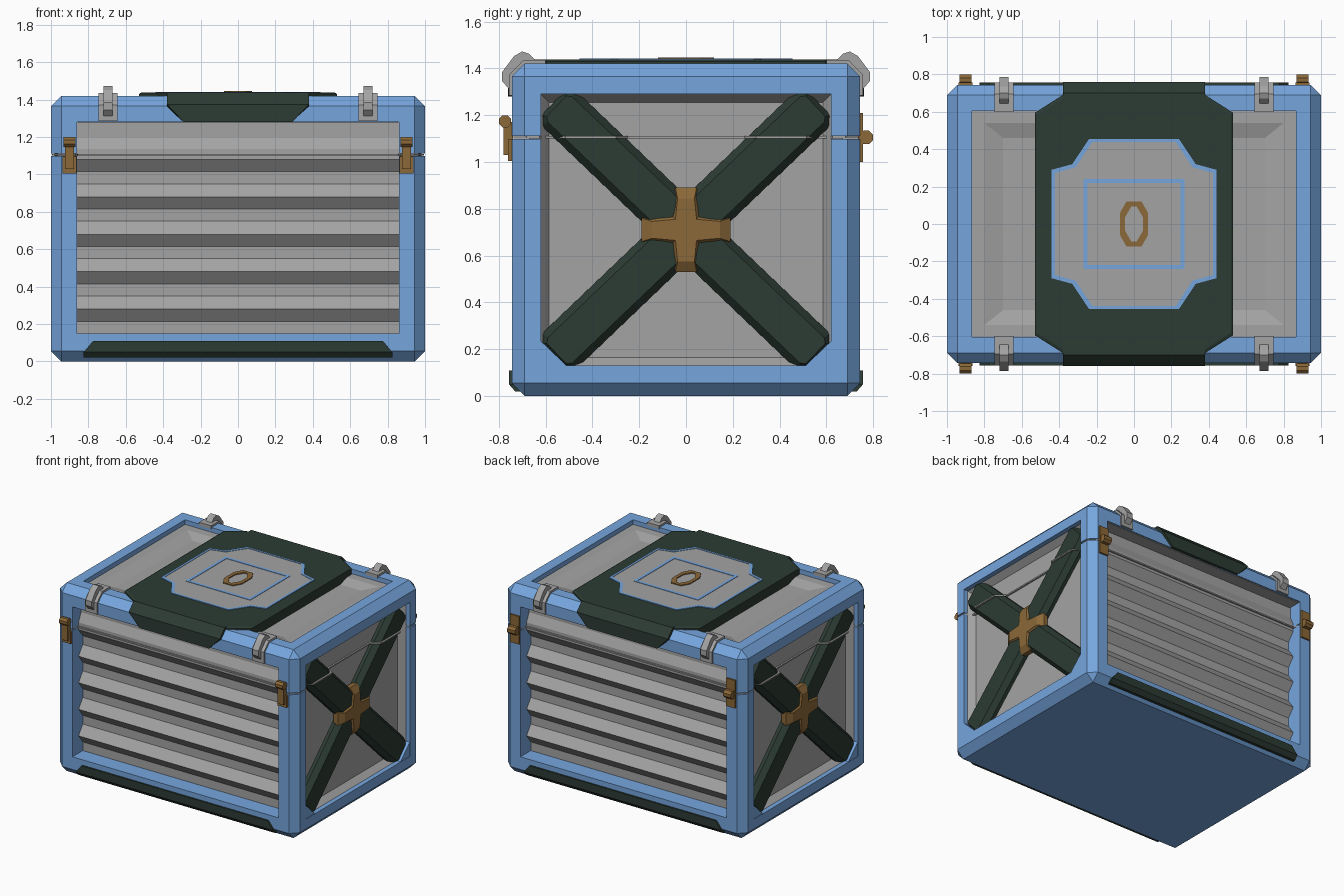
import bpy, bmesh, math
from mathutils import Matrix

if "Cube" in bpy.data.objects:
    bpy.data.objects.remove(bpy.data.objects["Cube"])


def material(name, rgb):
    m = bpy.data.materials.new(name)
    m.diffuse_color = (*rgb, 1)
    m.use_nodes = True
    m.node_tree.nodes["Principled BSDF"].inputs["Base Color"].default_value = m.diffuse_color
    return m


BLUE = material("blue_paint", (0.18, 0.38, 0.73))
GREEN = material("dark_green", (0.025, 0.043, 0.033))
TAN = material("brass", (0.26, 0.14, 0.04))
GREY = material("grey_metal", (0.37, 0.37, 0.37))


def finish(name, bm, mat=GREY, mirror=""):
    bmesh.ops.recalc_face_normals(bm, faces=bm.faces)
    me = bpy.data.meshes.new(name)
    bm.to_mesh(me)
    bm.free()
    ob = bpy.data.objects.new(name, me)
    bpy.context.collection.objects.link(ob)
    me.materials.append(mat)
    for axis in mirror:
        mod = ob.modifiers.new("mirror_" + axis, 'MIRROR')
        mod.use_axis = [axis == a for a in "xyz"]
        mod.use_mirror_merge = False
    return ob


def loft(name, rings, mat=GREY, mirror="", loop=False):
    """Skin a list of equal-length rings; capped, or looped back to the start."""
    bm = bmesh.new()
    vs = [[bm.verts.new(p) for p in r] for r in rings]
    pairs = list(zip(vs, vs[1:])) + ([(vs[-1], vs[0])] if loop else [])
    for a, b in pairs:
        for i in range(len(a)):
            j = (i + 1) % len(a)
            bm.faces.new((a[i], a[j], b[j], b[i]))
    if not loop:
        bm.faces.new(vs[0])
        bm.faces.new(vs[-1])
    return finish(name, bm, mat, mirror)


def quad(pts):
    """Repeat a first-quadrant outline (counterclockwise) in all four quadrants."""
    q2 = [(-a, b) for a, b in reversed(pts)]
    q3 = [(-a, -b) for a, b in pts]
    q4 = [(a, -b) for a, b in reversed(pts)]
    return pts + q2 + q3 + q4


def flat(outline, z, s=1.0, inset=0.0):
    return [(a * s - math.copysign(inset, a), b * s - math.copysign(inset, b), z) for a, b in outline]


def side(outline, x, zc):
    return [(x, a, zc + b) for a, b in outline]


def extrude_x(name, yz, x0, x1, mat=GREY, mirror=""):
    return loft(name, [[(x, y, z) for y, z in yz] for x in (x0, x1)], mat, mirror)


def strap(name, x, stations, mat=GREY, mirror=""):
    """Strip bent over an edge: stations are (y, z, inner y, inner z, half width)."""
    return loft(name, [[(x - w, y, z), (x + w, y, z), (x + w, yi, zi), (x - w, yi, zi)]
                       for y, z, yi, zi, w in stations], mat, mirror)


def circle(y, z, r, n=8):
    return [(y + r * math.cos((i + .5) * math.tau / n), z + r * math.sin((i + .5) * math.tau / n))
            for i in range(n)]


def rect(y0, y1, z0, z1):
    return [(y0, z0), (y1, z0), (y1, z1), (y0, z1)]


def box_bm(lo, hi):
    bm = bmesh.new()
    c = [(a + b) / 2 for a, b in zip(lo, hi)]
    s = [b - a for a, b in zip(lo, hi)]
    bmesh.ops.create_cube(bm, size=1, matrix=Matrix.Translation(c) @ Matrix.Diagonal((*s, 1)))
    return bm


# Chamfered blue shell, carved with panel recesses and split into body and lid
RECESSES = [((-.86, -1, .15), (.86, -.60, 1.28)), ((-.86, .60, .15), (.86, 1, 1.28)),
            ((.91, -.62, .13), (1.2, .62, 1.29)), ((-1.2, -.62, .13), (-.91, .62, 1.29)),
            ((-.865, -.605, 1.335), (.865, .605, 1.6))]


def shell(name, cut_lo, cut_hi):
    bm = box_bm((-1, -.744, 0), (1, .744, 1.42))
    bmesh.ops.bevel(bm, geom=bm.edges[:], offset=.055, segments=1, affect='EDGES')
    ob = finish(name, bm, BLUE)
    bpy.context.view_layer.objects.active = ob
    for lo, hi in RECESSES + [((-2, -2, cut_lo), (2, 2, cut_hi))]:
        cutter = finish("recess_cutter", box_bm(lo, hi), BLUE)
        cutter.hide_render = True
        mod = ob.modifiers.new("recess", 'BOOLEAN')
        mod.operation, mod.solver, mod.object = 'DIFFERENCE', 'EXACT', cutter
        bpy.ops.object.modifier_apply(modifier=mod.name)
        bpy.data.objects.remove(cutter)


shell("body_frame", 1.099, 2)
shell("lid_frame", -1, 1.111)

# Blue gussets in the lower corners of the side openings
extrude_x("corner_gusset", [(-.625, .125), (-.505, .125), (-.625, .24)], .91, .997, BLUE, "xy")

# Thin seal in the seam, following the panels and braces
seam = quad([(.932, .235), (.935, .25), (.995, .30), (.995, .515), (.935, .566), (.94, .61),
             (.99, .625), (.993, .682), (.94, .736), (.87, .736), (.855, .682)])
loft("seam_seal", [flat(seam, 1.10), flat(seam, 1.11)])

# Corrugated front and back panels
V, R = -.62, -.67
prof = [(V, .15)]
for i in range(5):
    z = .2 * i
    prof += [(V, z + .215), (R, z + .28), (V, z + .35)]
prof = prof[:-1] + [(R, 1.135), (V - .02, 1.2), (V - .02, 1.28), (-.59, 1.28), (-.59, .15)]
extrude_x("corrugated_panel", prof, -.86, .86, GREY, "y")

# Grey lining under the upper edge of the front and back openings
extrude_x("opening_lining", rect(-.735, -.60, 1.275, 1.29), -.855, .855, GREY, "y")

# Side trays with sloped borders
outer, inner = quad([(.62, .58)]), quad([(.585, .545)])
loft("side_panel", [side(outer, .90, .71), side(outer, .965, .71), side(inner, .92, .71)], GREY, "x")

# Diagonal side braces and their central cross bracket
base = quad([(.785, .075), (.75, .105)])
top = quad([(.765, .06), (.745, .075)])
for name, ang in (("brace_rising", 43.7), ("brace_falling", -43.7)):
    c, s = math.cos(math.radians(ang)), math.sin(math.radians(ang))
    turn = lambda o: [(a * c - b * s, a * s + b * c) for a, b in o]
    loft(name, [side(turn(base), .91, .71), side(turn(base), .945, .71), side(turn(top), .982, .71)],
         GREEN, "x")
loft("cross_bracket", [side(quad(p), x, .71) for p, x in (
    ([(.19, .05), (.07, .07), (.045, .18)], .93),
    ([(.19, .05), (.07, .07), (.045, .18)], .965),
    ([(.145, .036), (.045, .045), (.036, .135)], .993))], TAN, "x")

# Dished lid panel
loft("lid_panel", [flat(quad([p]), z) for p, z in (
    ((.865, .605), 1.325), ((.865, .605), 1.385), ((.80, .54), 1.385), ((.70, .46), 1.36))])

# Green plate across the lid with flaps folded over the front and back edges
plate = quad([(.53, .595), (.38, .69)])
loft("lid_plate", [flat(plate, 1.34), flat(plate, 1.43), flat(plate, 1.437, 1, .012)], GREEN)
strap("lid_plate_flap", 0, [(-.66, 1.437, -.66, 1.40, .38), (-.70, 1.437, -.68, 1.40, .38),
                            (-.76, 1.375, -.735, 1.36, .38), (-.76, 1.28, -.735, 1.28, .29)],
      GREEN, "y")

# Medallion with raised blue rims and a plain oval badge
medal = quad([(.44, .29), (.33, .32), (.24, .455)])
square = quad([(.27, .24)])
loft("medallion", [flat(medal, 1.425, .98), flat(medal, 1.439, .98)])


def rim(name, outline, inset, z, mat):
    loft(name, [flat(outline, 1.425), flat(outline, z), flat(outline, z, 1, inset),
                flat(outline, 1.425, 1, inset)], mat, loop=True)


rim("medallion_rim", medal, .017, 1.442, BLUE)
rim("medallion_square", square, .022, 1.442, BLUE)
rim("oval_badge", quad([(.075, .06), (.04, .12)]), .026, 1.446, TAN)

# Green rub strips along the lower front and back edges
strap("rub_strip", 0, [(-.756, .11, -.73, .11, .775), (-.756, .05, -.73, .05, .825),
                       (-.73, .02, -.70, .02, .825)], GREEN, "y")

# Grey corner clips: strap over the lid edge plus a lever
strap("clip_strap", .695, [(-.60, 1.435, -.60, 1.41, .05), (-.695, 1.435, -.68, 1.41, .05),
                           (-.757, 1.372, -.735, 1.36, .05), (-.757, 1.285, -.735, 1.285, .05)],
      GREY, "xy")
extrude_x("clip_lever", [(-.64, 1.43), (-.67, 1.462), (-.70, 1.472), (-.735, 1.452), (-.785, 1.385),
                         (-.785, 1.345), (-.755, 1.31), (-.74, 1.36), (-.69, 1.42)],
          .67, .72, GREY, "xy")

# Front latches
extrude_x("latch_plate", rect(-.76, -.735, 1.005, 1.095), .863, .937, TAN, "x")
extrude_x("latch_arm", rect(-.78, -.74, 1.03, 1.17), .876, .924, TAN, "x")
extrude_x("latch_knob", circle(-.773, 1.173, .028), .868, .932, TAN, "x")

# Back hinges
extrude_x("hinge_plate", rect(.735, .757, 1.0, 1.21), .863, .937, TAN, "x")
extrude_x("hinge_barrel", circle(.77, 1.105, .031), .868, .932, TAN, "x")
